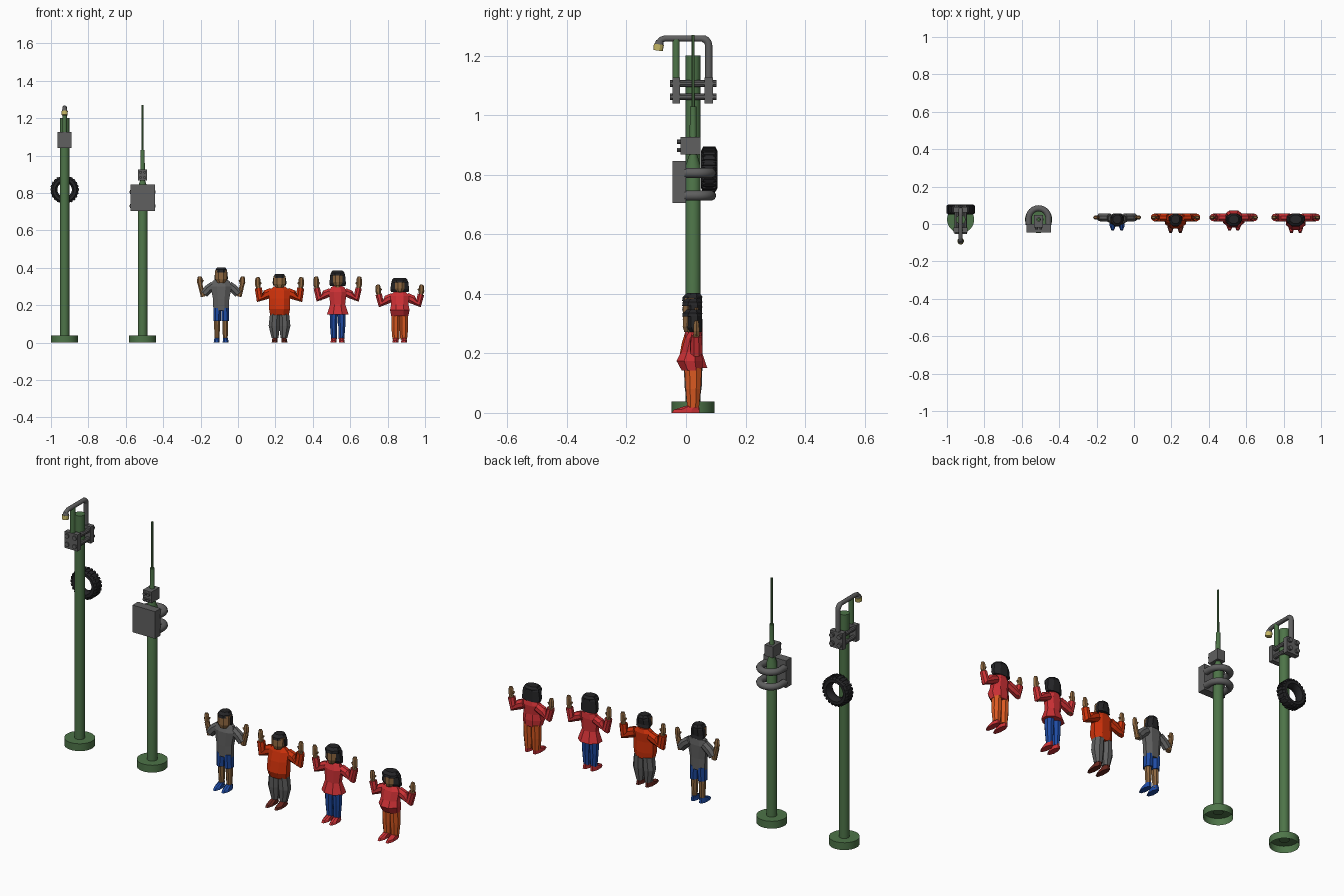
import bpy, bmesh, math
from mathutils import Vector

if "Cube" in bpy.data.objects:
    bpy.data.objects.remove(bpy.data.objects["Cube"])

X, Y, Z = Vector((1, 0, 0)), Vector((0, 1, 0)), Vector((0, 0, 1))
COLORS = {
    "green": (0.075, 0.175, 0.065), "grey": (0.115, 0.115, 0.115),
    "black": (0.018, 0.018, 0.02), "lamp_yellow": (0.57, 0.48, 0.13),
    "skin": (0.27, 0.135, 0.05), "blue": (0.013, 0.07, 0.37),
    "red_orange": (0.6, 0.03, 0.003), "crimson": (0.6, 0.03, 0.035),
    "orange": (0.7, 0.1, 0.015), "maroon": (0.14, 0.02, 0.013)}
MATS = {}
for cname, c in COLORS.items():
    MATS[cname] = bpy.data.materials.new(cname)
    MATS[cname].diffuse_color = (*c, 1)


def finish(name, bm, mat, smooth=False):
    bmesh.ops.recalc_face_normals(bm, faces=bm.faces[:])
    me = bpy.data.meshes.new(name)
    bm.to_mesh(me)
    bm.free()
    me.materials.append(MATS[mat])
    ob = bpy.data.objects.new(name, me)
    bpy.context.collection.objects.link(ob)
    if smooth:
        bpy.ops.object.select_all(action='DESELECT')
        ob.select_set(True)
        bpy.context.view_layer.objects.active = ob
        bpy.ops.object.shade_smooth_by_angle(angle=math.radians(35))
    return ob


def sweep(name, pts, mat, n=X, t=None, sides=8, closed=False, bottom=True, smooth=False):
    """pts: (x, y, z, radius along n, radius across). Fixed t keeps rings parallel."""
    bm = bmesh.new()
    rings, m = [], len(pts)
    P = [Vector(p[:3]) for p in pts]
    k = 1 / math.cos(math.pi / sides)
    for i, p in enumerate(pts):
        if t:
            d = t
        elif closed:
            d = P[(i + 1) % m] - P[i - 1]
        else:
            d = P[min(i + 1, m - 1)] - P[max(i - 1, 0)]
        v = d.normalized().cross(n)
        ra, rb = p[3] * k, p[-1] * k
        ring = []
        for j in range(sides):
            a = 2 * math.pi * (j + 0.5) / sides
            ring.append(bm.verts.new(P[i] + n * ra * math.cos(a) + v * rb * math.sin(a)))
        rings.append(ring)
    for i in range(m if closed else m - 1):
        a, b = rings[i], rings[(i + 1) % m]
        for j in range(sides):
            q = (j + 1) % sides
            bm.faces.new((a[j], a[q], b[q], b[j]))
    if not closed:
        bm.faces.new(rings[-1])
        if bottom:
            bm.faces.new(rings[0])
    return finish(name, bm, mat, smooth)


def loft(name, x, rings, mat, sides=8, **kw):
    """Vertical loft; rings: (z, y centre, half width, half depth)."""
    return sweep(name, [(x, y, z, rx, ry) for z, y, rx, ry in rings], mat, t=Z, sides=sides, **kw)


def box(name, lo, hi, mat):
    bm = bmesh.new()
    bmesh.ops.create_cube(bm, size=1)
    for v in bm.verts:
        v.co = [l + (h - l) * (c + 0.5) for l, h, c in zip(lo, hi, v.co)]
    return finish(name, bm, mat)


def rod(name, x, z, y0, y1, r, mat="grey", sides=10):
    return sweep(name, [(x, y0, z, r), (x, y1, z, r)], mat, sides=sides)


YC = 0.024
# ---- both pole bases, hollow underneath
for i, px in enumerate((-0.927, -0.51)):
    loft(f"pole_base_{i}", px, [(0, YC, .072, .072), (.038, YC, .072, .072)], "green", 24,
         bottom=False, smooth=True)

# ---- lamp pole
A = -0.927
loft("lamp_pole", A, [(.03, YC, .025, .025), (1.2, YC, .025, .025)], "green", 20, smooth=True)
loft("front_pipe", A, [(1.05, -.033, .012, .012), (1.255, -.033, .012, .012)], "green", 12, smooth=True)
arm = [(A, .076, 1.05), (A, .076, 1.235)]
arm += [(A, .052 + .024 * math.cos(a), 1.234 + .024 * math.sin(a)) for a in (.4, .8, 1.2, 1.57)]
arm += [(A, -.07, 1.258), (A, -.083, 1.254), (A, -.09, 1.245), (A, -.092, 1.236)]
sweep("lamp_arm", [(*p, .0125 if p[1] > .06 else .0105) for p in arm], "grey", sides=12, smooth=True)
sweep("lamp_hood", [(A, -.088, 1.25, .012), (A, -.092, 1.232, .016)], "grey", sides=12)
sweep("lamp_bulb", [(A, -.091, 1.238, .017), (A, -.094, 1.217, .016)], "lamp_yellow", sides=12)
for tag, y0, y1 in (("front", -.046, -.02), ("back", .062, .09)):
    box(f"{tag}_clamp_box", (A - .037, y0, 1.04), (A + .037, y1, 1.126), "grey")
for z in (1.062, 1.106):
    for s in (-1, 1):
        rod("clamp_bolt", A + s * .022, z, -.053, .102, .011)

# hanging tyre with tread blocks
TZ, TY = .818, .078
circ = [2 * math.pi * i / 24 for i in range(24)]
sweep("tyre", [(A + .0565 * math.cos(a), TY, TZ + .0565 * math.sin(a), .027, .0175) for a in circ],
      "black", n=Y, sides=8, closed=True, smooth=True)
for a in circ:
    d = Vector((math.cos(a), 0, math.sin(a)))
    c = Vector((A, TY, TZ))
    sweep("tyre_tread", [(*(c + d * .066), .026, .006), (*(c + d * .0765), .02, .005)],
          "black", n=Y, sides=4)

# ---- antenna pole
B = -0.51
loft("antenna_pole", B, [(.03, YC, .025, .025), (.83, YC, .025, .025), (.872, YC, .012, .012),
                         (1.03, YC, .011, .011)], "green", 20, smooth=True)
loft("antenna_rod", B, [(1.02, YC, .0055, .0055), (1.27, YC, .005, .005)], "green", 8)
box("small_box", (B - .024, -.018, .868), (B + .024, .049, .926), "grey")
for z in (.883, .911):
    for s in (-1, 1):
        rod("small_box_bolt", B + s * .011, z, -.03, -.01, .007)
box("large_box", (B - .065, -.045, .705), (B + .065, 0, .846), "grey")
for i, z in enumerate((.73, .806)):
    hoop = [(B - .053, -.005, z)]
    hoop += [(B + .053 * math.cos(a), .031 + .053 * math.sin(a), z)
             for a in [math.pi * (1 - j / 12) for j in range(13)]]
    hoop += [(B + .053, -.005, z)]
    sweep(f"pole_hoop_{i}", [(*p, .0165) for p in hoop], "grey", n=Z, sides=12, smooth=True)


# ---- children with raised hands
def child(tag, x, shirt, torso, leg_mat, leg, shoe_mat, toe, head, arms, bob, trousers=True):
    z0, z1, hw = head                      # chin, crown, hair half width
    h = z1 - z0
    fw = .026 if bob else .032             # face half width
    loft(f"{tag}_torso", x, torso, shirt)
    loft(f"{tag}_neck", x, [(z0 - .04, .025, .015, .015), (z0 + .02, .02, .015, .015)], "skin")
    loft(f"{tag}_head", x, [(z0, .014, fw * .6, .02), (z0 + h * .25, .014, fw, .025),
                            (z0 + h * .8, .016, fw, .025)], "skin")
    low = z0 if bob else z0 + .012
    loft(f"{tag}_hair", x, [(low, .033, hw * .95, .02), (low + .015, .028, hw, .025 if bob else .022),
                            (z1 - .022, .028, hw * .9, .026), (z1 - .003, .026, hw * .7, .022)], "black")
    loft(f"{tag}_fringe", x, [(z1 - h * .32, .02, hw * .86, .033), (z1 - .012, .022, hw * .84, .033),
                              (z1, .025, hw * .6, .022)], "black")
    (sx, sz), (ex, ez), (wx, wz), top, r, cuff = arms
    for side, s in (("left", -1), ("right", 1)):
        pt = lambda ax, az, ra, rb: (x + s * ax, .035, az, ra, rb)
        # sleeve: short ones stop at the elbow, long ones reach the wrist
        path = [pt(sx, sz, .02, r), pt((sx + ex) / 2, (sz + ez) / 2 + .004, .021, r * 1.05)]
        if cuff:
            path += [pt(ex, ez, .021, r), pt(wx, wz, .018, r * .8)]
        else:
            path += [pt(ex - .004, ez + .002, .02, r)]
        sweep(f"{tag}_{side}_sleeve", path, shirt, n=Y)
        sweep(f"{tag}_{side}_forearm", [pt(ex, ez - .012, .012, .013), pt(wx, wz, .011, .012),
                                        pt(wx, wz + .008, .01, .011)], "skin", n=Y)
        sweep(f"{tag}_{side}_hand", [pt(wx, wz, .009, .01), pt(wx + .003, wz + .018, .01, .013),
                                     pt(wx + .003, top - .012, .009, .012), pt(wx + .004, top, .006, .008)],
              "skin", n=Y, sides=6)
        sweep(f"{tag}_{side}_thumb", [pt(wx, wz + .01, .005, .005), pt(wx - .015, wz + .03, .004, .004)],
              "skin", n=Y, sides=5)
        # leg, given as (z, x offset, half width, half depth)
        sweep(f"{tag}_{side}_leg", [(x + s * lx, .024, lz, rx, ry) for lz, lx, rx, ry in leg],
              leg_mat, t=Z)
        fx = leg[0][1]
        if not trousers:
            sweep(f"{tag}_{side}_shin", [(x + s * fx, .026, .015, .012, .013),
                                         (x + s * fx, .026, .07, .015, .017),
                                         (x + s * fx, .024, .13, .016, .018)], "skin", t=Z)
        mid, half = (.046 + toe) / 2, (.046 - toe) / 2
        sweep(f"{tag}_{side}_shoe", [(x + s * (fx + .002), mid, 0, .016, half),
                                     (x + s * (fx + .002), mid + .003, .011, .015, half * .9),
                                     (x + s * fx, .026, .026, .013, .018)], shoe_mat, t=Z)


# torso rings: (z, y centre, half width, half depth)
child("tall_child", -.09, "grey",
      [(.172, .024, .042, .027), (.23, .024, .043, .028), (.3, .026, .056, .029), (.33, .03, .045, .022),
       (.34, .03, .022, .016)],
      "blue", [(.115, .022, .02, .026), (.185, .021, .021, .027)], "blue", -.034, (.32, .402, .036),
      ((.04, .308), (.096, .258), (.111, .305), .354, .022, False), False, trousers=False)
child("stout_child", .222, "red_orange",
      [(.148, .02, .05, .034), (.18, .016, .056, .04), (.235, .02, .055, .034), (.28, .028, .055, .028),
       (.3, .03, .03, .02)],
      "grey", [(.024, .024, .018, .02), (.09, .028, .03, .029), (.155, .025, .026, .031)],
      "maroon", -.048, (.295, .368, .037),
      ((.04, .27), (.105, .235), (.113, .292), .35, .024, True), False)
child("slim_child", .533, "crimson",
      [(.15, .026, .058, .046), (.205, .024, .04, .029), (.27, .026, .048, .029), (.297, .03, .035, .022),
       (.305, .03, .02, .016)],
      "blue", [(.02, .02, .015, .018), (.09, .022, .019, .023), (.165, .021, .022, .027)],
      "crimson", -.036, (.303, .385, .044),
      ((.036, .272), (.1, .236), (.112, .292), .353, .021, True), True)
child("small_child", .865, "crimson",
      [(.142, .02, .046, .034), (.175, .012, .052, .044), (.205, .018, .046, .034), (.25, .026, .05, .029),
       (.272, .03, .032, .02)],
      "orange", [(.018, .021, .018, .02), (.08, .022, .023, .025), (.15, .022, .022, .029)],
      "crimson", -.048, (.272, .347, .05),
      ((.036, .245), (.1, .208), (.113, .258), .31, .022, True), True)

for m in bpy.data.materials:
    if m.users and not m.is_grease_pencil:
        m.use_nodes = True
        m.node_tree.nodes["Principled BSDF"].inputs["Base Color"].default_value = m.diffuse_color
